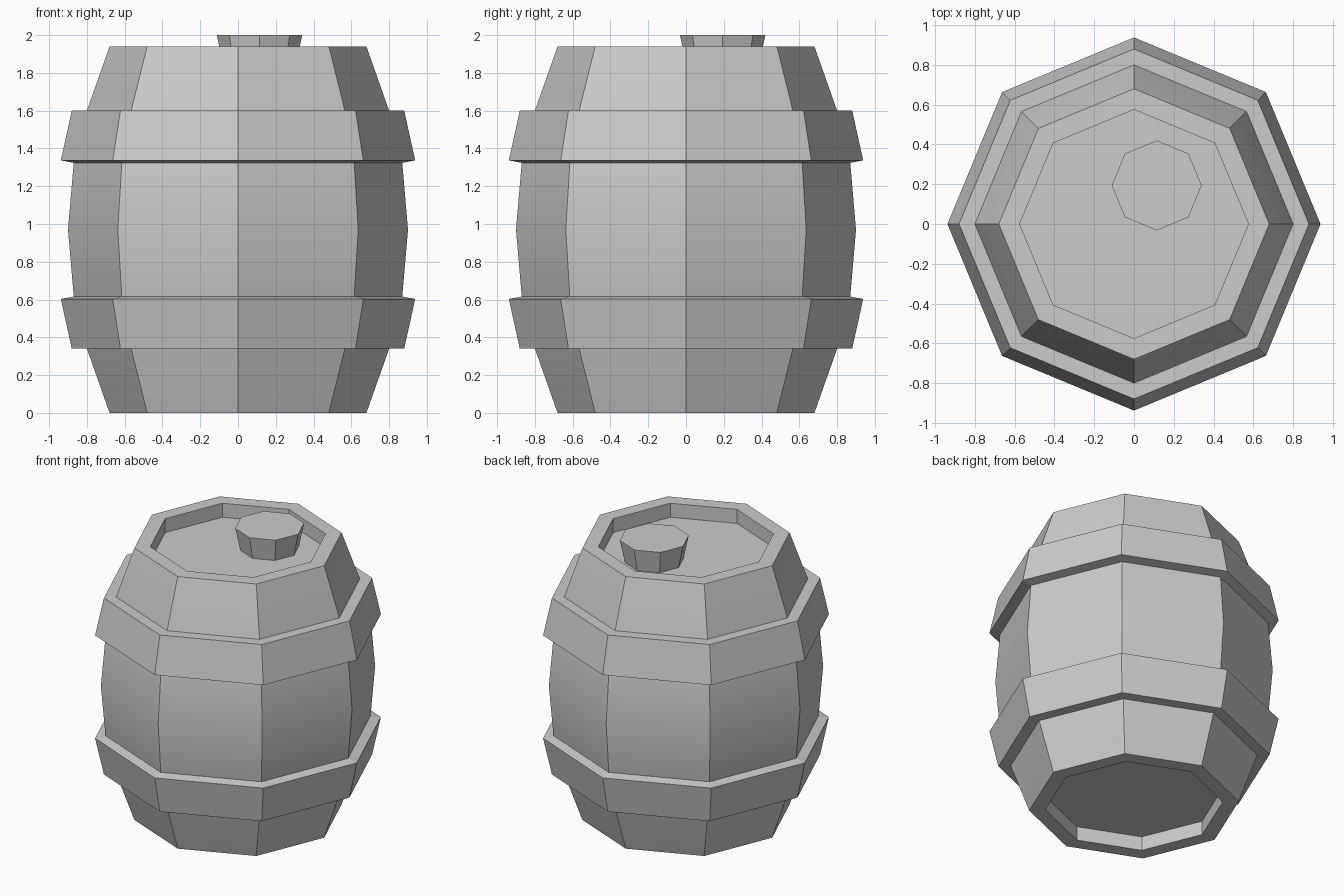
import bpy, bmesh
from math import cos, sin, pi, radians

if "Cube" in bpy.data.objects:
    bpy.data.objects.remove(bpy.data.objects["Cube"])

SIDES = 8
MID = 0.97  # half the barrel height


def lathe(name, profile, center=(0, 0), closed=False):
    """Spin an (r, z) profile into an octagonal solid; open profiles get end caps."""
    bm = bmesh.new()
    rings = [[bm.verts.new((r * cos(2 * pi * i / SIDES), r * sin(2 * pi * i / SIDES), z))
              for i in range(SIDES)] for r, z in profile]
    pairs = list(zip(rings, rings[1:]))
    if closed:
        pairs.append((rings[-1], rings[0]))
    for a, b in pairs:
        for i in range(SIDES):
            j = (i + 1) % SIDES
            bm.faces.new((a[i], a[j], b[j], b[i]))
    if not closed:
        bm.faces.new(rings[0][::-1])
        bm.faces.new(rings[-1])
    bmesh.ops.recalc_face_normals(bm, faces=bm.faces[:])
    mesh = bpy.data.meshes.new(name)
    bm.to_mesh(mesh)
    bm.free()
    obj = bpy.data.objects.new(name, mesh)
    obj.location = (*center, 0)
    bpy.context.collection.objects.link(obj)
    return obj


def flip(profile):
    """Mirror a profile about the barrel's middle height."""
    return [(r, 2 * MID - z) for r, z in profile]


# Bulging staves with a recessed head at both ends
lower = [(0.575, 0.10), (0.575, 0), (0.68, 0), (0.80, 0.34), (0.87, 0.62)]
body = lathe("barrel_body", lower + [(0.90, MID)] + flip(lower)[::-1])
bpy.context.view_layer.objects.active = body
body.select_set(True)
bpy.ops.object.shade_smooth_by_angle(angle=radians(30))
body.select_set(False)

# Two flared hoops, mirrored top and bottom
hoop = [(0.79, 1.60), (0.88, 1.60), (0.938, 1.337), (0.86, 1.322)]
lathe("upper_hoop", hoop, closed=True)
lathe("lower_hoop", flip(hoop), closed=True)

# Tapered bung set off-centre in the top head
lathe("bung", [(0.19, 1.83), (0.226, 2.0)], center=(0.114, 0.194))
